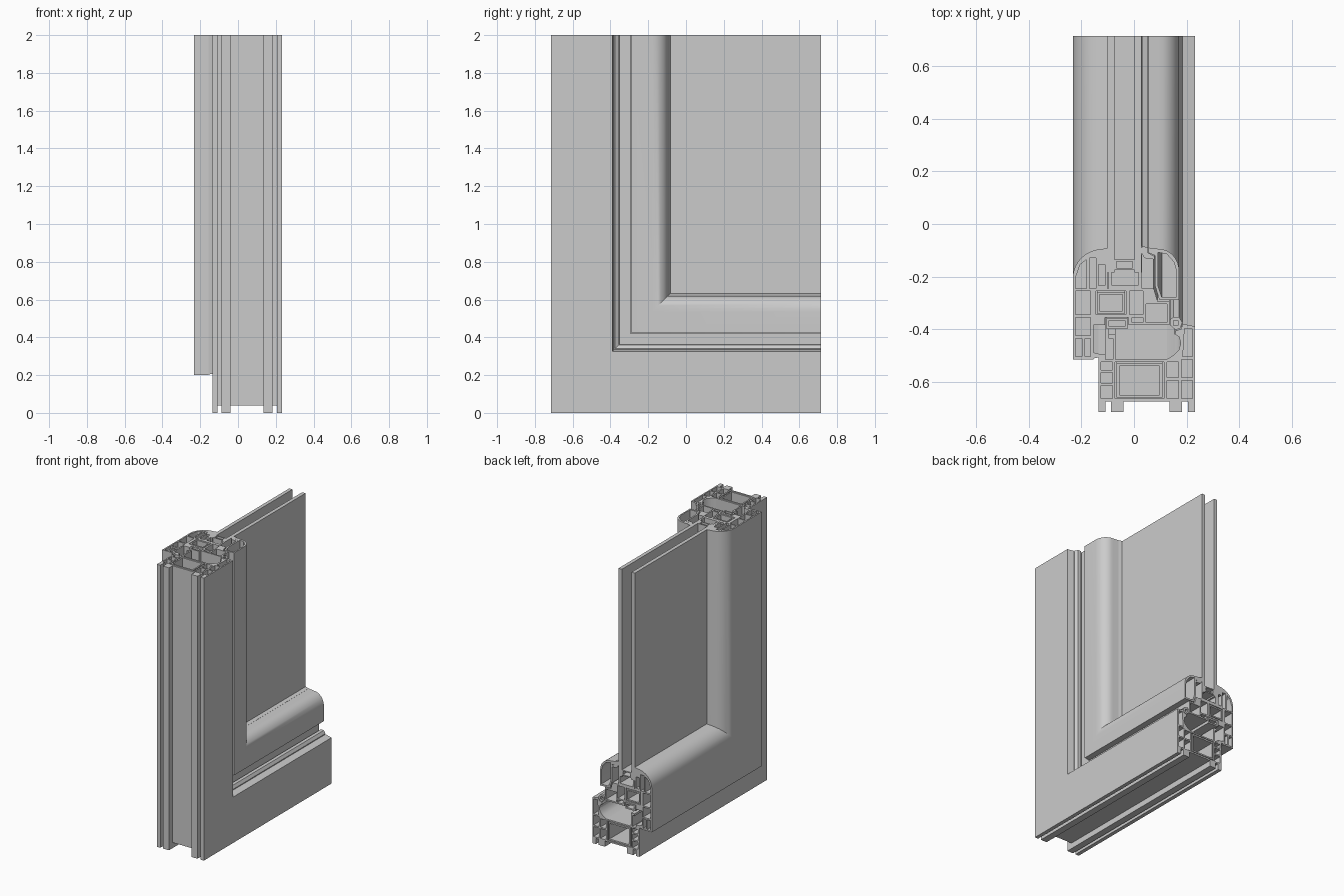
import bpy, bmesh
from math import cos, sin, radians

H = 0.715          # half length in y
TOP = 2.0


def arc(cx, cd, rx, rd, a0, a1, n=8):
    """Points on an elliptical arc, angles in degrees."""
    return [(cx + rx * cos(radians(a0 + (a1 - a0) * i / n)),
             cd + rd * sin(radians(a0 + (a1 - a0) * i / n))) for i in range(n + 1)]


def rect(x0, d0, x1, d1):
    return [(x0, d0), (x1, d0), (x1, d1), (x0, d1)]


def sweep(name, outer, holes=()):
    """Run a section (x, depth) down the upright, round the mitre and along the sill."""
    bm = bmesh.new()
    caps = [[], []]
    for loop in [outer, *holes]:
        up = [bm.verts.new((x, d - H, TOP)) for x, d in loop]
        mitre = [bm.verts.new((x, d - H, d)) for x, d in loop]
        end = [bm.verts.new((x, H, d)) for x, d in loop]
        n = len(loop)
        for a, b in ((up, mitre), (mitre, end)):
            for i in range(n):
                j = (i + 1) % n
                bm.faces.new((a[i], a[j], b[j], b[i]))
        for ring, cap in ((up, caps[0]), (end, caps[1])):
            cap += [bm.edges.get((ring[i], ring[(i + 1) % n])) for i in range(n)]
    for edges in caps:
        bmesh.ops.triangle_fill(bm, edges=edges, use_beauty=True)
    bmesh.ops.recalc_face_normals(bm, faces=bm.faces)
    for f in bm.faces:
        f.smooth = True
    me = bpy.data.meshes.new(name)
    bm.to_mesh(me)
    bm.free()
    me.set_sharp_from_angle(angle=radians(30))
    ob = bpy.data.objects.new(name, me)
    bpy.context.collection.objects.link(ob)
    return ob


# Fixed outer frame: feet, web, curled lip and nib
frame = [(-.135, 0), (-.108, 0), (-.108, .04), (-.087, .04), (-.087, 0), (-.04, 0),
         (-.04, .04), (.135, .04), (.135, 0), (.183, 0), (.183, .04), (.206, .04),
         (.206, 0), (.233, 0), (.233, .325), (.185, .335), (.18, .315), (.16, .31),
         (.155, .295), (.172, .285), (.178, .26), (.17, .235), (.15, .215), (.125, .2),
         (-.07, .2), (-.07, .295), (-.098, .295), (-.098, .28), (-.08, .28),
         (-.08, .2), (-.108, .2), (-.108, .22), (-.135, .22)]
sweep("outer_frame", frame, [
    rect(-.072, .05, .115, .19),
    rect(-.125, .05, -.082, .1), rect(-.125, .11, -.082, .15), rect(-.125, .16, -.082, .19),
    rect(.125, .05, .17, .12), rect(.18, .05, .223, .12),
    rect(.125, .13, .17, .19), rect(.18, .13, .223, .2),
    [(.185, .21), (.223, .21), (.223, .315), (.192, .318), (.19, .26)],
])
sweep("frame_steel", rect(-.066, .055, .108, .185), [rect(-.056, .065, .098, .175)])

# Opening sash: overlay flap, rounded glazing wall, rebate and body
sash = ([(-.233, .2), (-.155, .2), (-.155, .33), (-.11, .33), (-.11, .36), (-.02, .36),
         (-.02, .33), (.135, .33), (.135, .42), (.09, .42), (.075, .47), (-.1, .47),
         (-.1, .625)] + arc(-.118, .51, .115, .11, 90, 180))
sweep("sash", sash, [
    rect(-.223, .21, -.197, .28), rect(-.187, .21, -.165, .28),
    rect(-.223, .29, -.165, .36), rect(-.223, .37, -.165, .46),
    rect(-.145, .37, -.03, .46), rect(-.018, .37, .035, .46),
    rect(-.008, .34, .035, .36), rect(.045, .34, .125, .41),
    [(-.223, .47), (-.18, .47), (-.18, .58), (-.205, .56), (-.223, .51)],
    rect(-.17, .47, -.145, .585), rect(-.135, .48, -.11, .56),
])
sweep("sash_steel", rect(-.14, .375, -.035, .455), [rect(-.131, .384, -.044, .446)])
sweep("locking_bar", rect(-.105, .315, -.025, .357), [rect(-.095, .325, -.035, .347)])

# Rounded glazing bead
bead = ([(.097, .425), (.172, .425)] + arc(.095, .535, .077, .085, 0, 90) +
        [(.055, .625), (.055, .605), (.08, .595), (.08, .48)])
sweep("glazing_bead", bead,
      [[(.106, .437), (.162, .437), (.162, .535), (.152, .57), (.125, .6), (.092, .607),
        (.091, .48)]])

# Weather seals
sweep("frame_seal", [(.137, .33), (.158, .312), (.176, .318), (.184, .34), (.172, .36),
                     (.15, .362), (.137, .35)], [rect(.15, .328, .168, .348)])
sweep("overlay_seal", [(-.155, .203), (-.136, .207), (-.136, .222), (-.155, .226)])
sweep("bead_seal", [(.028, .605), (.04, .585), (.078, .58), (.078, .592), (.054, .605),
                    (.054, .625), (.03, .632)])

# Double glazing: two panes, spacer and setting block
for name, x0 in (("outer_pane", -.1), ("inner_pane", .002)):
    bm = bmesh.new()
    bmesh.ops.create_cube(bm, size=1)
    low = .53
    for v in bm.verts:
        v.co = (x0 + (.026 if v.co.x > 0 else 0),
                H if v.co.y > 0 else low - H,
                TOP if v.co.z > 0 else low)
    me = bpy.data.meshes.new(name)
    bm.to_mesh(me)
    bm.free()
    bpy.context.collection.objects.link(bpy.data.objects.new(name, me))
sweep("glass_spacer", rect(-.074, .54, .002, .58), [rect(-.066, .548, -.006, .572)])
sweep("setting_block", [(-.098, .47), (.03, .47), (.03, .53), (.018, .53), (.018, .482),
                        (-.086, .482), (-.086, .53), (-.098, .53)])
